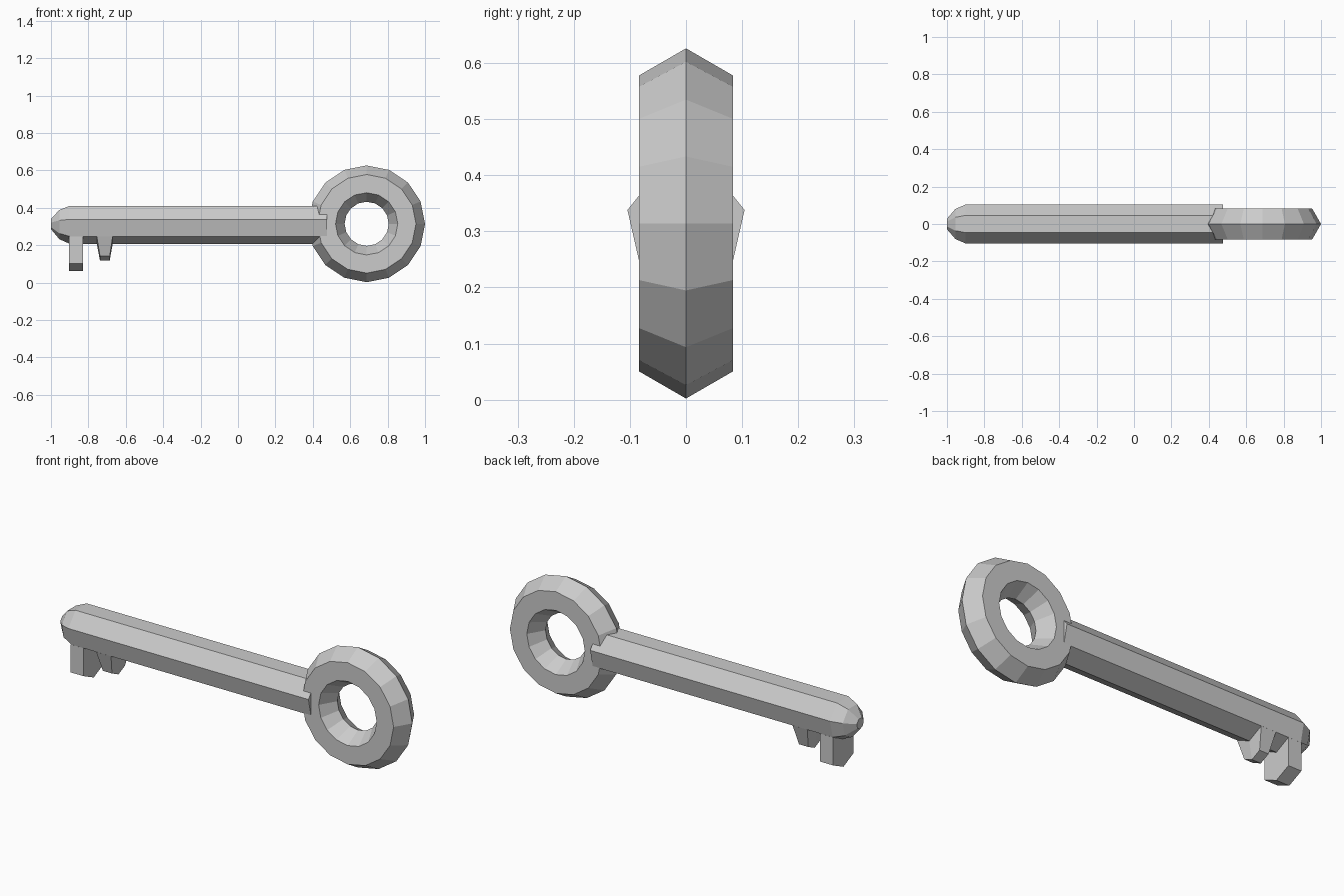
import bpy, bmesh
from math import pi, sin, cos

if "Cube" in bpy.data.objects:
    bpy.data.objects.remove(bpy.data.objects["Cube"])

CZ = 0.314   # height of the key's axis
R = 0.107    # shaft radius


def loft(name, sections):
    """Skin a closed solid through matching rings of points."""
    bm = bmesh.new()
    rings = [[bm.verts.new(p) for p in s] for s in sections]
    n = len(rings[0])
    for a, b in zip(rings, rings[1:]):
        for i in range(n):
            j = (i + 1) % n
            bm.faces.new((a[i], a[j], b[j], b[i]))
    bm.faces.new(rings[0][::-1])
    bm.faces.new(rings[-1])
    bmesh.ops.recalc_face_normals(bm, faces=bm.faces[:])
    me = bpy.data.meshes.new(name)
    bm.to_mesh(me)
    bm.free()
    ob = bpy.data.objects.new(name, me)
    bpy.context.collection.objects.link(ob)
    return ob


# Bow: sixteen-sided ring with a hexagonal section
bpy.ops.mesh.primitive_torus_add(major_segments=16, minor_segments=6,
                                 major_radius=0.215, minor_radius=0.097,
                                 location=(0.688, 0, CZ), rotation=(pi / 2, 0, 0))
bpy.context.object.name = "bow_ring"


# Shaft: seven-sided bar, ridge at the bottom, rounded tip
def heptagon(x, s):
    return [(x, s * R * sin(2 * pi * i / 7), CZ - s * R * cos(2 * pi * i / 7))
            for i in range(7)]


loft("shaft", [heptagon(x, s) for x, s in
               ((-1.0, 0.27), (-0.955, 0.77), (-0.9, 1.0), (0.477, 1.0))])


# Teeth: blocks continuing the shaft's V-shaped underside
def tooth_section(x0, x1, half_y, z_side, z_ridge):
    return [(x0, -half_y, z_side), (x0, 0, z_ridge), (x0, half_y, z_side),
            (x1, half_y, z_side), (x1, 0, z_ridge), (x1, -half_y, z_side)]


def tooth(name, top_x, end_x, end_y, z_side, z_ridge):
    # the two V faces of each level are split at the ridge
    top = tooth_section(*top_x, 0.0836, 0.247, 0.207)
    end = tooth_section(*end_x, end_y, z_side, z_ridge)
    ob = loft(name, [top, end])
    bm = bmesh.new()
    bm.from_mesh(ob.data)
    bm.verts.ensure_lookup_table()
    for a, b in ((1, 4), (7, 10)):
        bmesh.ops.connect_verts(bm, verts=[bm.verts[a], bm.verts[b]])
    bm.to_mesh(ob.data)
    bm.free()


tooth("long_tooth", (-0.903, -0.828), (-0.903, -0.828), 0.0836, 0.102, 0.063)
tooth("short_tooth", (-0.755, -0.67), (-0.738, -0.686), 0.053, 0.142, 0.117)
